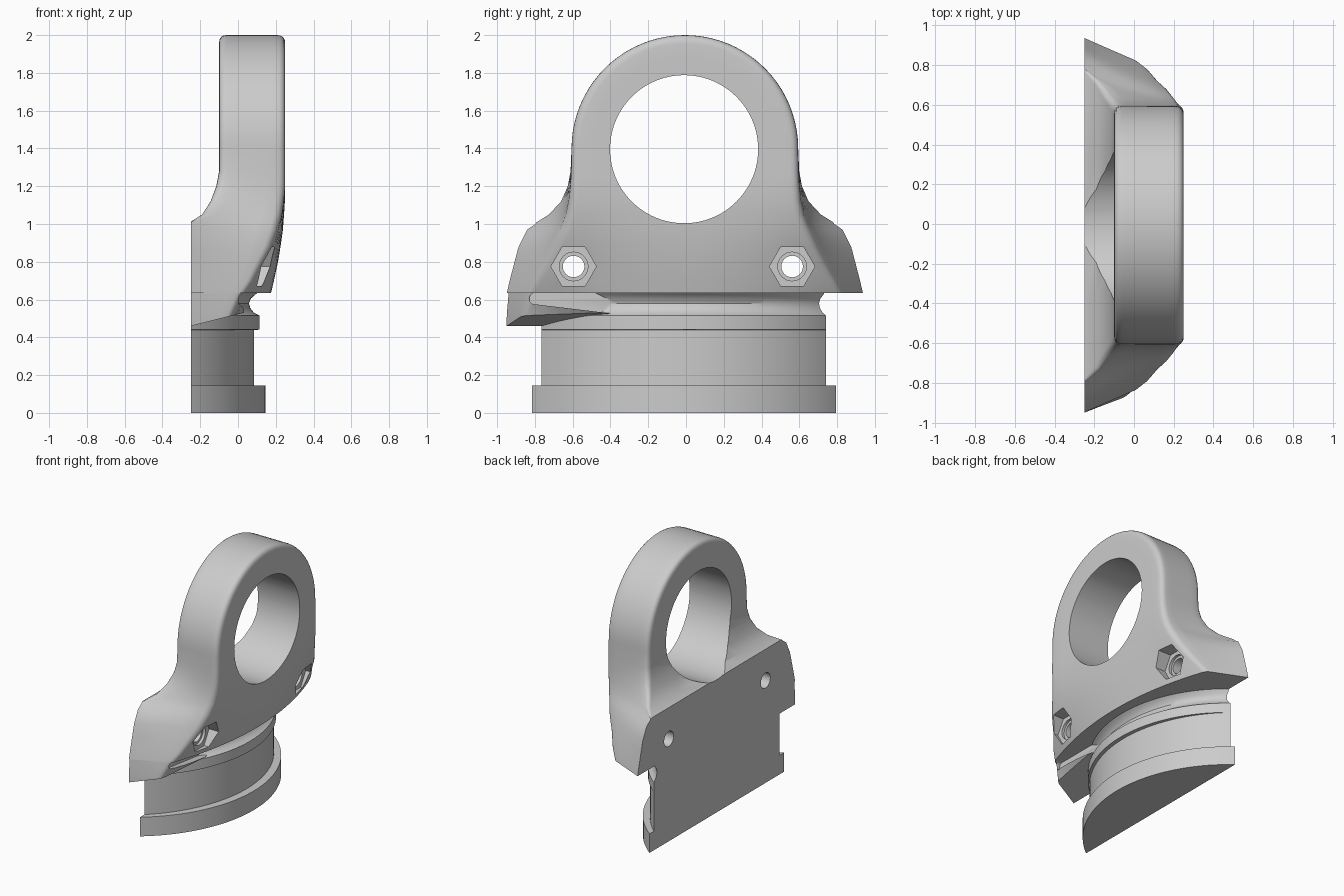
import bpy, bmesh, math
from mathutils import Vector

if "Cube" in bpy.data.objects:
    bpy.data.objects.remove(bpy.data.objects["Cube"])

grey = bpy.data.materials.new("plain_grey")
grey.use_nodes = True
grey.diffuse_color = (0.6, 0.6, 0.6, 1)
grey.node_tree.nodes["Principled BSDF"].inputs["Base Color"].default_value = (0.6, 0.6, 0.6, 1)


def finish(bm, name):
    bmesh.ops.recalc_face_normals(bm, faces=bm.faces[:])
    mesh = bpy.data.meshes.new(name)
    bm.to_mesh(mesh)
    bm.free()
    mesh.materials.append(grey)
    ob = bpy.data.objects.new(name, mesh)
    bpy.context.collection.objects.link(ob)
    return ob


def slice_off(bm, point, normal):
    """Remove everything on the normal's side and close the cut."""
    geom = bm.verts[:] + bm.edges[:] + bm.faces[:]
    bmesh.ops.bisect_plane(bm, geom=geom, plane_co=point, plane_no=normal,
                           clear_outer=True, dist=1e-5)
    bmesh.ops.holes_fill(bm, edges=[e for e in bm.edges if e.is_boundary], sides=0)


def loft(rows, closed):
    """Skin rows of points; closed rows also get end caps."""
    bm = bmesh.new()
    grid = [[bm.verts.new(p) for p in row] for row in rows]
    n = len(grid[0])
    for a, b in zip(grid, grid[1:]):
        for i in range(n if closed else n - 1):
            j = (i + 1) % n
            bm.faces.new((a[i], a[j], b[j], b[i]))
    if closed:
        bm.faces.new(grid[0])
        bm.faces.new(grid[-1])
    bmesh.ops.remove_doubles(bm, verts=bm.verts[:], dist=1e-4)
    return bm


def combine(target, other, operation):
    mod = target.modifiers.new("combine", 'BOOLEAN')
    mod.operation, mod.solver, mod.object = operation, 'EXACT', other
    bpy.context.view_layer.objects.active = target
    bpy.ops.object.modifier_apply(modifier=mod.name)
    bpy.data.objects.remove(other)


def rod(name, radius, x0, x1, y, z, sides):
    """Prism lying along x, with a corner pointing along y."""
    ring = [(y + radius * math.cos(2 * math.pi * i / sides),
             z + radius * math.sin(2 * math.pi * i / sides)) for i in range(sides)]
    return finish(loft([[(x, *p) for p in ring] for x in (x0, x1)], True), name)


def bezier(a, b, c, n):
    a, b, c = Vector(a), Vector(b), Vector(c)
    return [a * (1 - t) ** 2 + b * 2 * t * (1 - t) + c * t * t
            for t in (i / n for i in range(n + 1))]


def half_section(xb, yb, rb, xc, yc, xf, rf, hollow):
    """Half outline (x, distance from spine): back, side, rounded edge, front."""
    def front(t):
        return xf - (xf - xc) * (t / yc) ** 2
    back = [(xb, 0), (xb, yb * 0.5)] + bezier((xb, yb - rb), (xb, yb), (xb + rb, yb), 4)
    along = Vector((xb + rb - xc, yb - yc)).normalized() * rf
    edge = Vector((xc, yc)) + along
    mid = ((xb + xc) / 2 - hollow, (yb + yc) / 2 - hollow)
    side = bezier((xb + rb, yb), mid, edge, 6)[1:-1]
    corner = bezier(edge, (xc, yc), (front(yc - rf), yc - rf), 5)
    face = [(front(t), t) for t in ((yc - rf) * (1 - i / 8) for i in range(1, 9))]
    return [tuple(p) for p in back + side + corner + face]


# Main body: flange at the bottom, narrowing to a rounded eye plate
stations = [
    (0.635, -.27, .95, .003, .03, .82, .175, .03, 0),
    (0.70, -.27, .935, .003, .075, .785, .19, .03, 0),
    (0.80, -.27, .91, .003, .13, .725, .212, .04, .005),
    (0.88, -.27, .89, .003, .175, .685, .225, .04, .015),
    (0.97, -.27, .845, .003, .21, .645, .238, .045, .03),
    (1.00, -.27, .80, .004, .218, .635, .24, .045, .035),
    (1.05, -.19, .72, .02, .232, .62, .245, .045, .02),
    (1.12, -.145, .655, .03, .242, .61, .25, .045, .01),
    (1.20, -.115, .62, .04, .25, .605, .25, .045, 0),
    (1.28, -.10, .605, .04, .25, .602, .25, .045, 0),
]
plate = half_section(-.10, .60, .04, .25, .60, .25, .045, 0)
spine_y, eye_z = -.006, 1.4


def row(section, z, angle):
    c, s = math.cos(angle), math.sin(angle)
    return [(x, spine_y + t * c, z + t * s) for x, t in section]


left = [row(half_section(*s[1:]), s[0], 0) for s in stations]
right = [row(half_section(*s[1:]), s[0], math.pi) for s in stations]
arch = [row(plate, eye_z, math.pi * i / 40) for i in range(41)]
bm = loft(left + arch + right[::-1], False)
bmesh.ops.holes_fill(bm, edges=[e for e in bm.edges if e.is_boundary], sides=0)
body = finish(bm, "eye_bracket")

# Base: foot, neck, ledge and rounded groove, all segments of a disc
base_levels = [(0, .805, .145), (.145, .805, .145), (.1452, .753, .085), (.44, .753, .085),
               (.4402, .753, .115), (.515, .753, .115), (.53, .735, .085), (.555, .72, .065),
               (.58, .715, .058), (.605, .722, .068), (.625, .738, .09), (.65, .75, .12)]


def disc_segment(z, chord, front):
    sag = front + .25
    radius = (chord ** 2 + sag ** 2) / (2 * sag)
    reach = math.asin(chord / radius)
    arc = [reach * (i / 24 - 1) for i in range(49)]
    pts = [(front - radius + radius * math.cos(a), radius * math.sin(a)) for a in arc]
    pts = [(-.29, -chord)] + pts + [(-.29, chord)]
    return [(x, y - .011, z) for x, y in pts]


base = finish(loft([disc_segment(*lv) for lv in base_levels], True), "base")

# Drooping lobe under one end of the flange
lobe_levels = [(.44, -.28, .955, .003, -.06, .87, .03, .03, 0),
               (.52, -.28, .953, .003, -.03, .86, .04, .03, 0),
               (.645, -.28, .944, .003, .025, .815, .168, .03, 0)]
bm = loft([row(half_section(*s[1:]), s[0], math.pi) for s in lobe_levels], True)
slice_off(bm, (0, -.4, 0), (0, 1, 0))
slice_off(bm, (-.25, 0, .46), (.25, 0, -1))
lobe = finish(bm, "lobe")

# Groove continues into the lobe with a rounded end
combine(lobe, rod("groove_end", .03, -.02, .5, -.80, .605, 24), 'DIFFERENCE')
wedge = [(-.80, .575), (-.3, .515), (-.3, .635), (-.80, .635)]
groove = finish(loft([[(x, *p) for p in wedge] for x in (-.02, .5)], True), "groove")
combine(lobe, groove, 'DIFFERENCE')

combine(body, base, 'UNION')
combine(body, lobe, 'UNION')

# Flat mounting back
bm = bmesh.new()
bm.from_mesh(body.data)
slice_off(bm, (-.25, 0, 0), (-1, 0, 0))
bmesh.ops.recalc_face_normals(bm, faces=bm.faces[:])
bm.to_mesh(body.data)
bm.free()

# Eye hole, bolt holes and hexagonal nut pockets
combine(body, rod("eye_hole", .392, -.5, .5, -.01, 1.396, 96), 'DIFFERENCE')
for y in (-.595, .562):
    combine(body, rod("nut_pocket", .12, .09, .5, y, .775, 6), 'DIFFERENCE')
    combine(body, rod("counterbore", .076, .07, .2, y, .775, 32), 'DIFFERENCE')
    combine(body, rod("bolt_hole", .057, -.5, .2, y, .775, 32), 'DIFFERENCE')

bpy.ops.object.select_all(action='DESELECT')
body.select_set(True)
bpy.context.view_layer.objects.active = body
bpy.ops.object.shade_smooth_by_angle(angle=math.radians(32))
